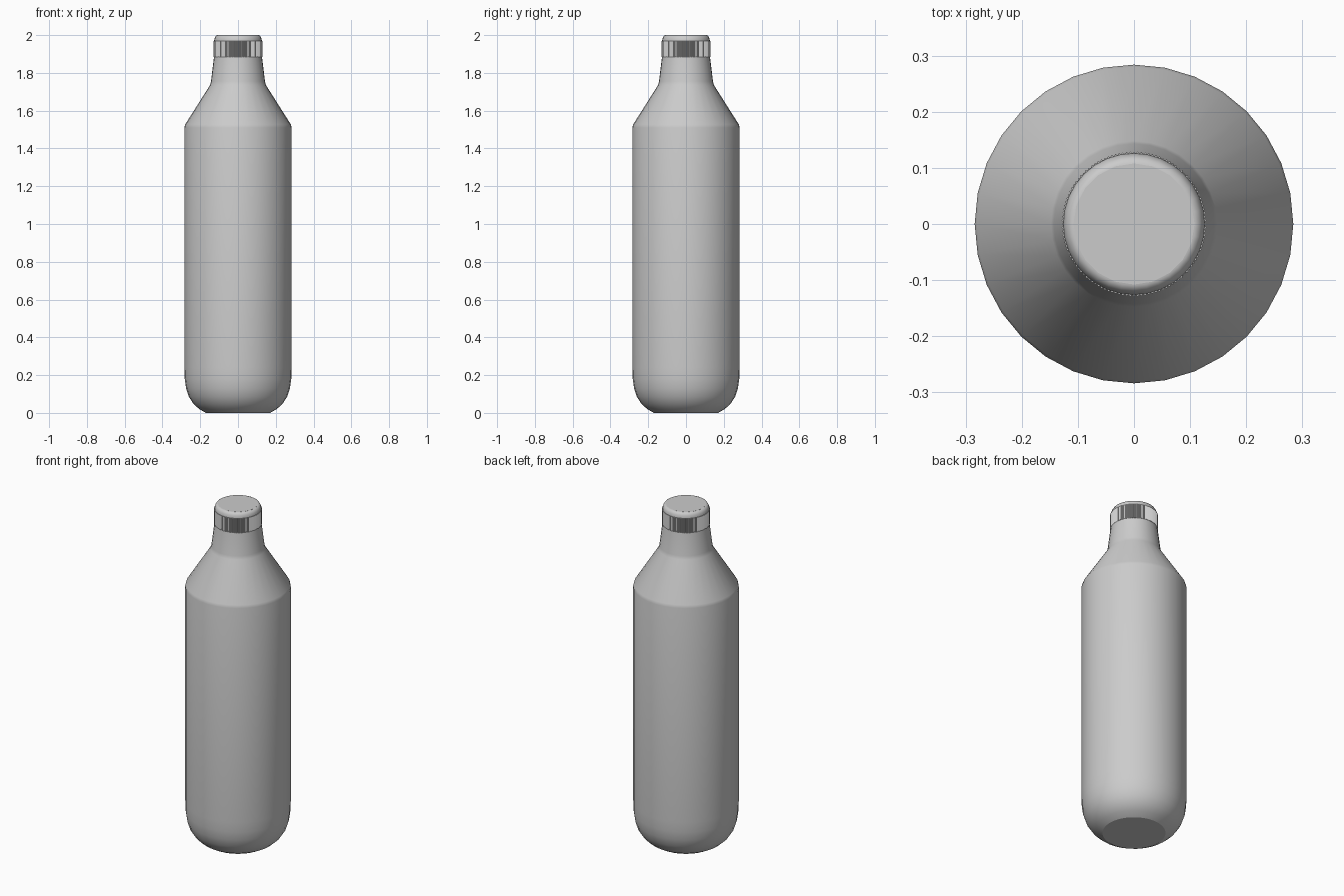
import bpy
import bmesh
from math import cos, sin, pi, radians

cube = bpy.data.objects.get("Cube")
if cube:
    bpy.data.objects.remove(cube, do_unlink=True)

grey = bpy.data.materials.new("light grey")
grey.use_nodes = True
colour = (0.6, 0.6, 0.6, 1)
grey.diffuse_color = colour
grey.node_tree.nodes["Principled BSDF"].inputs["Base Color"].default_value = colour


def lathe(name, profile, sides, angle=35, ridge=0.0):
    """Revolve (radius, z) points and close both ends; ridge pulls in every other column."""
    bm = bmesh.new()
    rings = []
    for r, z in profile:
        ring = []
        for i in range(sides):
            a = 2 * pi * i / sides
            rr = r - ridge * (i % 2)
            ring.append(bm.verts.new((rr * cos(a), rr * sin(a), z)))
        rings.append(ring)
    for low, high in zip(rings, rings[1:]):
        for i in range(sides):
            j = (i + 1) % sides
            bm.faces.new((low[i], low[j], high[j], high[i]))
    bm.faces.new(rings[0][::-1])
    bm.faces.new(rings[-1])
    mesh = bpy.data.meshes.new(name)
    bm.to_mesh(mesh)
    bm.free()
    mesh.materials.append(grey)
    obj = bpy.data.objects.new(name, mesh)
    bpy.context.collection.objects.link(obj)
    bpy.ops.object.select_all(action="DESELECT")
    obj.select_set(True)
    bpy.context.view_layer.objects.active = obj
    bpy.ops.object.shade_smooth_by_angle(angle=radians(angle))
    return obj


# Bottle with rounded base, straight wall, sloped shoulder and tapered neck
lathe("bottle_body", [
    (0.17, 0.0), (0.205, 0.02), (0.236, 0.048), (0.26, 0.085),
    (0.275, 0.13), (0.282, 0.18), (0.284, 0.24), (0.284, 1.51),
    (0.28, 1.527), (0.148, 1.735), (0.143, 1.755), (0.125, 1.9),
], 32, angle=28)

# Finely ridged grip of the cap
lathe("cap_grip", [(0.129, 1.885), (0.129, 1.97)], 240, angle=20, ridge=0.003)

# Rounded cap top with a flat disc
lathe("cap_top", [
    (0.126, 1.96), (0.126, 1.972), (0.123, 1.986), (0.117, 1.996), (0.109, 2.0),
], 32, angle=40)
lathe("cap_disc", [(0.108, 1.99), (0.108, 2.0005)], 20)
